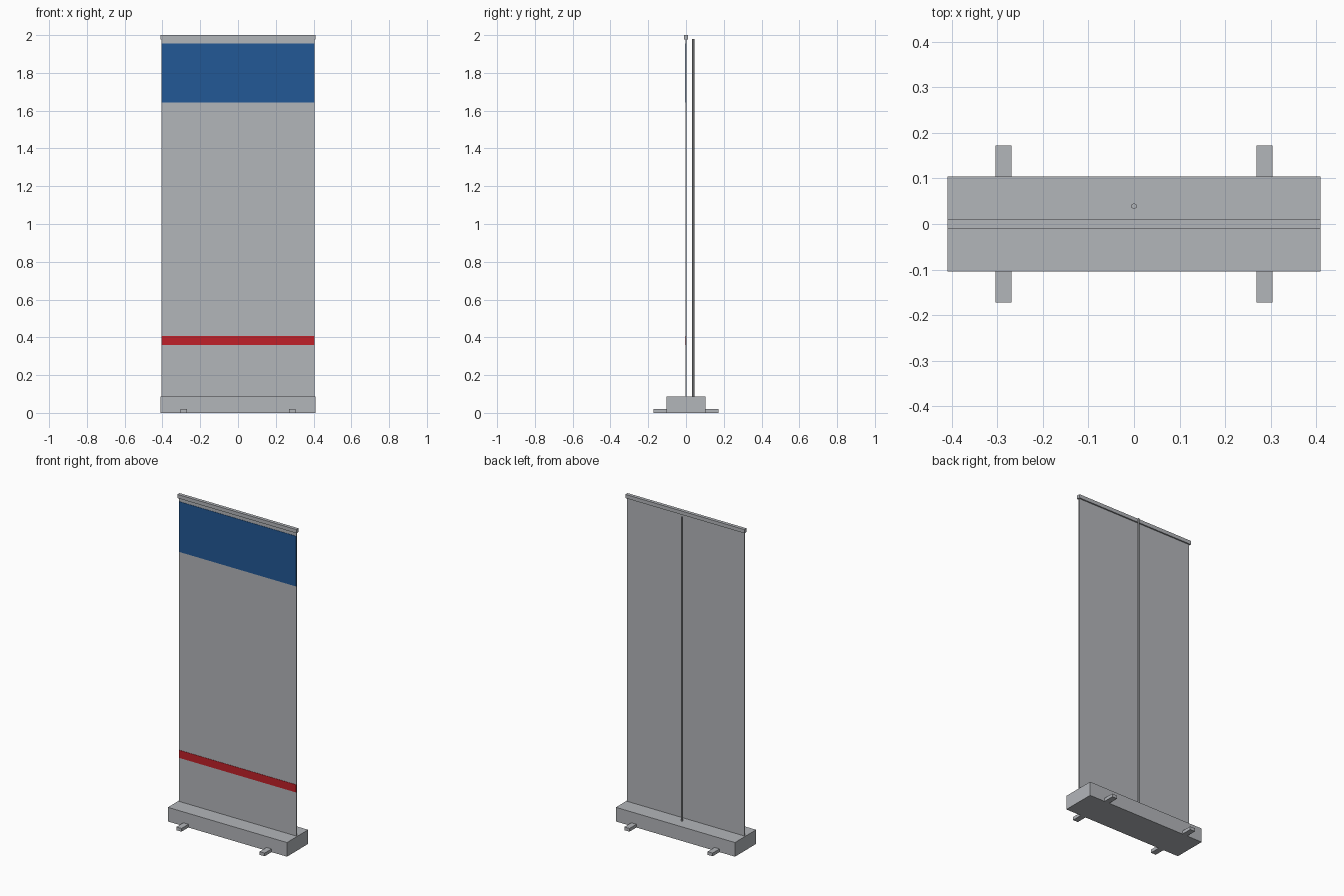
import bpy
import bmesh
from mathutils import Matrix, Vector

if "Cube" in bpy.data.objects:
    bpy.data.objects.remove(bpy.data.objects["Cube"])


def material(name, rgb):
    m = bpy.data.materials.new(name)
    m.diffuse_color = (*rgb, 1.0)
    m.use_nodes = True
    m.node_tree.nodes["Principled BSDF"].inputs["Base Color"].default_value = m.diffuse_color
    return m


GREY = material("light grey", (0.45, 0.465, 0.49))
BLUE = material("blue", (0.016, 0.098, 0.305))
RED = material("red", (0.53, 0.0144, 0.0212))


def finish(bm, name, mat):
    mesh = bpy.data.meshes.new(name)
    bm.to_mesh(mesh)
    bm.free()
    mesh.materials.append(mat)
    obj = bpy.data.objects.new(name, mesh)
    bpy.context.collection.objects.link(obj)
    return obj


def box(name, x, y, z, mat):
    """Box from (min, max) ranges on each axis."""
    lo, hi = Vector((x[0], y[0], z[0])), Vector((x[1], y[1], z[1]))
    bm = bmesh.new()
    bmesh.ops.create_cube(bm, size=1.0, matrix=Matrix.Translation((lo + hi) / 2)
                          @ Matrix.Diagonal((*(hi - lo), 1.0)))
    return finish(bm, name, mat)


# Base cassette
box("base", (-0.41, 0.41), (-0.104, 0.104), (0.0, 0.088), GREY)

# Two pairs of feet sticking out in front and behind
for side, sx in (("left", -1), ("right", 1)):
    for end, sy in (("front", -1), ("back", 1)):
        box(f"{side}_{end}_foot",
            sorted((sx * 0.269, sx * 0.304)),
            sorted((sy * 0.104, sy * 0.172)),
            (0.0, 0.02), GREY)

# Banner sheet with coloured bands on its front
box("banner", (-0.404, 0.404), (-0.003, 0.002), (0.088, 1.98), GREY)
box("blue_band", (-0.404, 0.404), (-0.005, -0.003), (1.642, 1.955), BLUE)
box("red_band", (-0.404, 0.404), (-0.005, -0.003), (0.36, 0.408), RED)

# Top clamp rail
box("top_rail", (-0.41, 0.41), (-0.0105, 0.0105), (1.977, 2.0), GREY)

# Six-sided support pole behind the banner
pole = bmesh.new()
bmesh.ops.create_cone(pole, cap_ends=True, segments=6, radius1=0.0065,
                      radius2=0.0065, depth=1.892,
                      matrix=Matrix.Translation((0.0, 0.039, 1.034)))
finish(pole, "support_pole", GREY)
